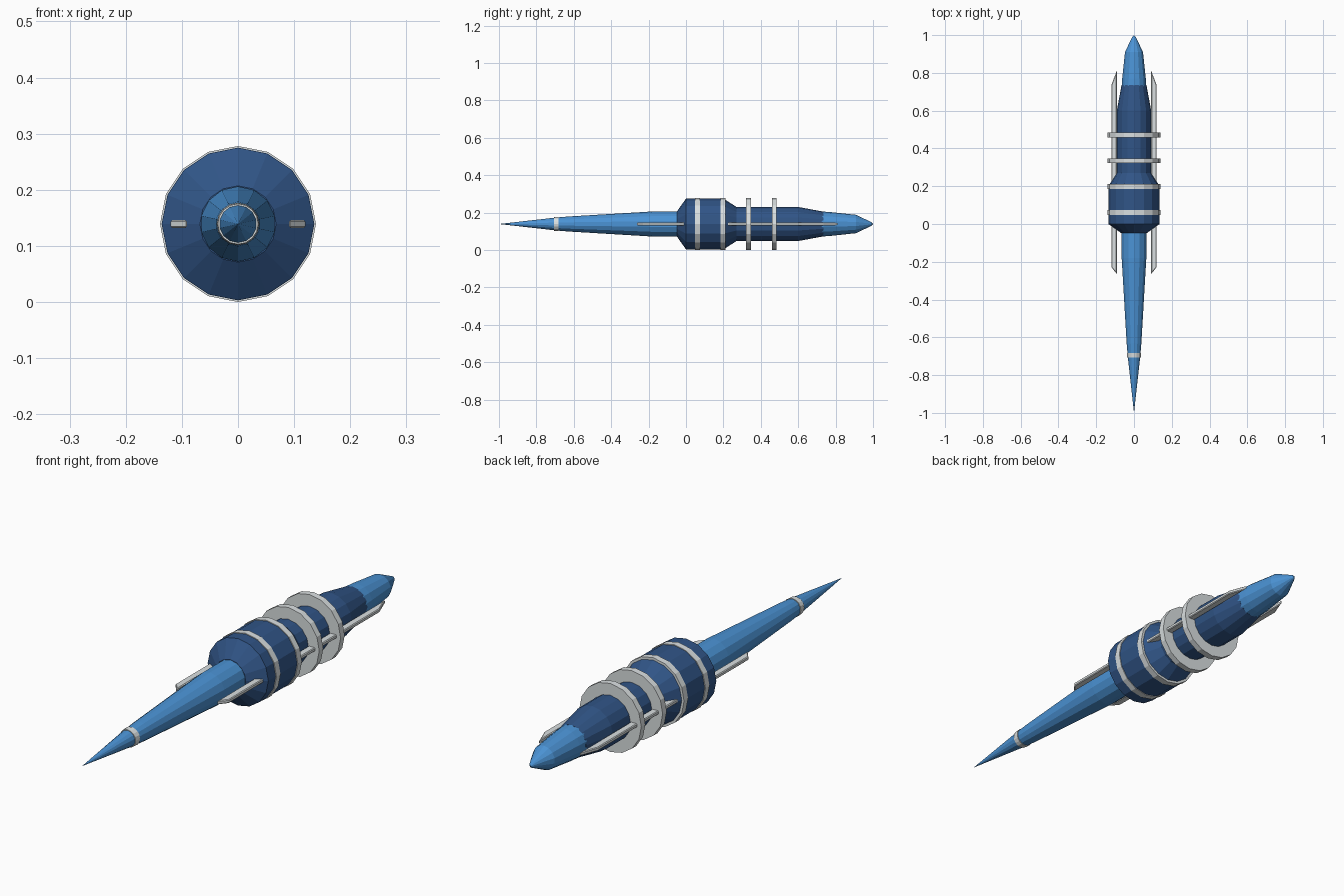
import bpy, bmesh, math

if "Cube" in bpy.data.objects:
    bpy.data.objects.remove(bpy.data.objects["Cube"])

ZC = 0.139  # height of the long axis


def material(name, rgb):
    m = bpy.data.materials.new(name)
    m.diffuse_color = (*rgb, 1)
    m.use_nodes = True
    m.node_tree.nodes["Principled BSDF"].inputs["Base Color"].default_value = m.diffuse_color
    return m


LIGHT = material("light_blue", (0.07, 0.29, 0.66))
DARK = material("dark_blue", (0.03, 0.09, 0.24))
SILVER = material("silver", (0.70, 0.74, 0.75))


def finish(name, bm, mat):
    bmesh.ops.recalc_face_normals(bm, faces=bm.faces)
    me = bpy.data.meshes.new(name)
    bm.to_mesh(me)
    bm.free()
    me.materials.append(mat)
    ob = bpy.data.objects.new(name, me)
    bpy.context.collection.objects.link(ob)
    return ob


def lathe(name, profile, sides, mat):
    """Closed turned solid along y from (y, radius) pairs, one vertex at the top."""
    bm = bmesh.new()
    loops = []
    for y, r in profile:
        if r == 0:
            loops.append([bm.verts.new((0, y, ZC))])
        else:
            angles = [math.tau * i / sides for i in range(sides)]
            loops.append([bm.verts.new((r * math.sin(a), y, ZC + r * math.cos(a))) for a in angles])
    for a, b in zip(loops, loops[1:]):
        for i in range(sides):
            j = (i + 1) % sides
            if len(a) == 1:
                bm.faces.new((a[0], b[i], b[j]))
            elif len(b) == 1:
                bm.faces.new((a[i], b[0], a[j]))
            else:
                bm.faces.new((a[i], b[i], b[j], a[j]))
    for end in (loops[0], loops[-1]):
        if len(end) > 1:
            bm.faces.new(end)
    return finish(name, bm, mat)


# Long pointed spike at the front
lathe("front_spike", [(-1, 0), (-0.70, 0.034), (-0.63, 0.040), (-0.18, 0.067), (-0.02, 0.067)], 14, LIGHT)

# Thick dark barrel that narrows towards the back
lathe("main_body", [(-0.048, 0.068), (0, 0.136), (0.20, 0.136), (0.27, 0.091),
                    (0.60, 0.091), (0.735, 0.066)], 16, DARK)

# Blunt tail tip
lathe("tail_tip", [(0.72, 0.067), (0.77, 0.064), (0.91, 0.049), (0.99, 0.010), (1, 0)], 14, LIGHT)

# Small collar on the spike
lathe("spike_collar", [(-0.707, 0.036), (-0.682, 0.038)], 16, SILVER)

# Four equal rings around the body
for k in range(4):
    y = 0.061 + 0.137 * k
    lathe(f"body_ring_{k + 1}", [(y - 0.013, 0.139), (y + 0.013, 0.139)], 16, SILVER)

# Side rails: flat bars with slanted ends and chamfered edges
for side, label in ((1, "right"), (-1, "left")):
    bm = bmesh.new()
    outline = [(0.091, -0.265), (0.120, -0.228), (0.120, 0.735), (0.091, 0.812)]
    base = bm.faces.new([bm.verts.new((side * x, y, ZC - 0.0075)) for x, y in outline])
    top = bmesh.ops.extrude_face_region(bm, geom=[base])["geom"]
    bmesh.ops.translate(bm, vec=(0, 0, 0.015), verts=[v for v in top if isinstance(v, bmesh.types.BMVert)])
    rail = finish(f"{label}_side_rail", bm, SILVER)
    bevel = rail.modifiers.new("edge_chamfer", "BEVEL")
    bevel.width = 0.003
    bevel.segments = 1
